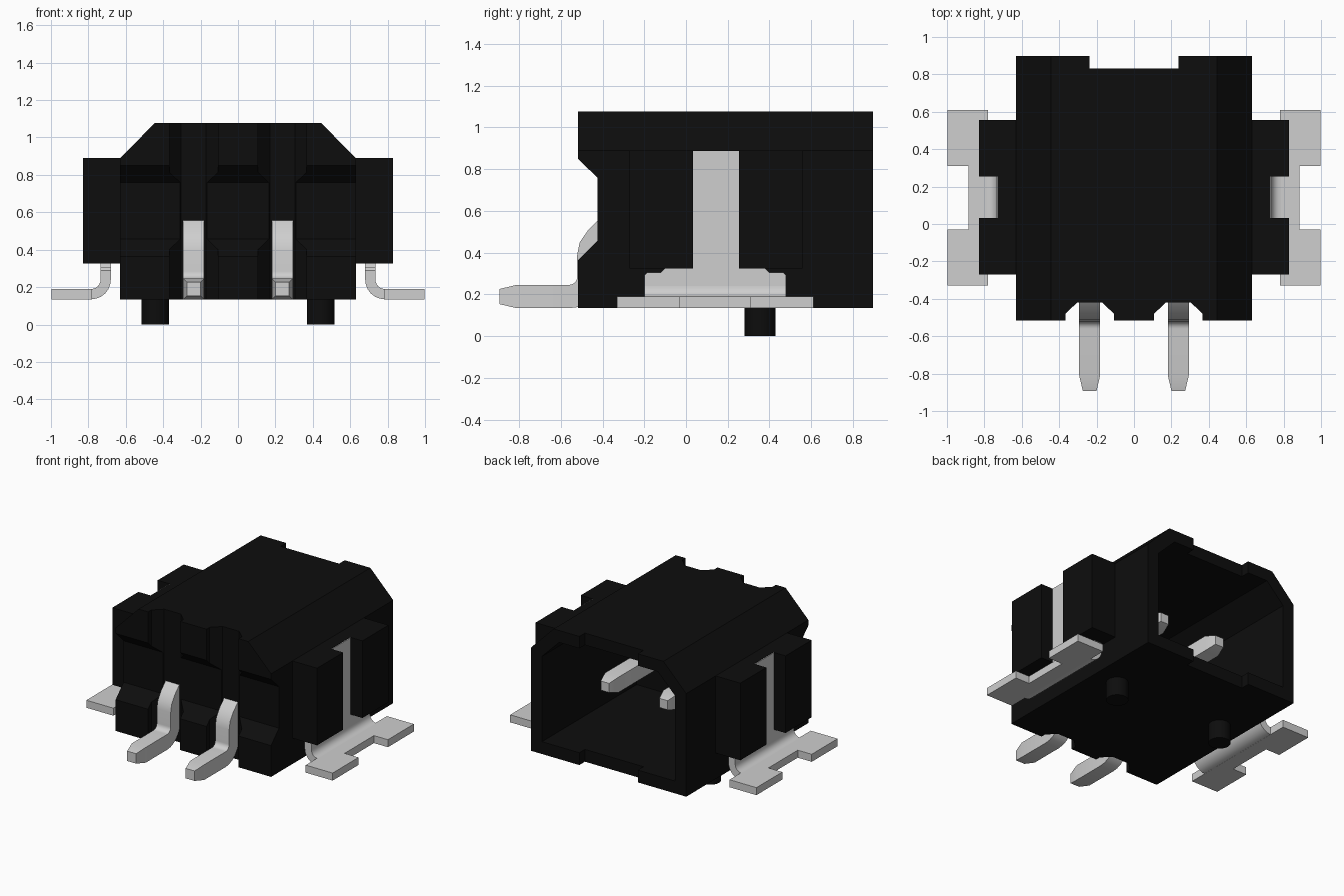
import bpy, bmesh, math
from mathutils import Vector

if "Cube" in bpy.data.objects:
    bpy.data.objects.remove(bpy.data.objects["Cube"])


def material(name, v):
    m = bpy.data.materials.new(name)
    m.diffuse_color = (v, v, v, 1)
    m.use_nodes = True
    m.node_tree.nodes["Principled BSDF"].inputs["Base Color"].default_value = m.diffuse_color
    return m


BLACK = material("black plastic", 0.004)
METAL = material("light grey metal", 0.62)


def finish(bm, name, mat):
    bmesh.ops.recalc_face_normals(bm, faces=bm.faces)
    me = bpy.data.meshes.new(name)
    bm.to_mesh(me)
    bm.free()
    me.materials.append(mat)
    ob = bpy.data.objects.new(name, me)
    bpy.context.collection.objects.link(ob)
    return ob


def prism(name, pts, axis, lo, hi, mat=BLACK, sx=1):
    """Extrude a 2D outline along an axis; outline uses the other two axes in order."""
    bm = bmesh.new()
    rings = []
    for t in (lo, hi):
        ring = []
        for a, b in pts:
            c = [a, b]
            c.insert("xyz".index(axis), t)
            c[0] *= sx
            ring.append(bm.verts.new(c))
        rings.append(ring)
    n = len(pts)
    for r in rings:
        bm.faces.new(r)
    for i in range(n):
        j = (i + 1) % n
        bm.faces.new((rings[0][i], rings[0][j], rings[1][j], rings[1][i]))
    return finish(bm, name, mat)


def rect(a0, a1, b0, b1):
    return [(a0, b0), (a1, b0), (a1, b1), (a0, b1)]


def activate(ob):
    bpy.ops.object.select_all(action='DESELECT')
    ob.select_set(True)
    bpy.context.view_layer.objects.active = ob


def cut(ob, cutter):
    mod = ob.modifiers.new("cut", 'BOOLEAN')
    mod.operation = 'DIFFERENCE'
    mod.solver = 'EXACT'
    mod.object = cutter
    activate(ob)
    bpy.ops.object.modifier_apply(modifier=mod.name)
    bpy.data.objects.remove(cutter)


def smooth(ob):
    activate(ob)
    bpy.ops.object.shade_smooth_by_angle(angle=math.radians(30))


# Housing shell with chamfered top, open at the back
housing = prism("housing", [(-.63, .135), (.63, .135), (.63, .89), (.445, 1.077),
                            (-.445, 1.077), (-.63, .89)], 'y', -.517, .897)
cut(housing, prism("cavity", [(-.54, .225), (.54, .225), (.54, .85), (.40, .99),
                              (-.40, .99), (-.54, .85)], 'y', -.2, 1.1))
# Groove across the front face
cut(housing, prism("groove", [(-.6, .28), (-.425, .457), (-.425, .76), (-.6, .93)],
                   'x', -.8, .8))
# Upright pin channels in the front
for c in (-.237, .237):
    cut(housing, prism("channel", [(c - .13, -.6), (c + .13, -.6), (c + .13, -.48),
                                   (c + .067, -.42), (c - .067, -.42), (c - .13, -.48)],
                       'z', -.1, 1.3))
# Notches in the back edge of roof and floor
cut(housing, prism("rear_notch", rect(-.237, .237, .832, 1.1), 'z', -.1, 1.3))


def pin(name, cx):
    """Square bent pin, lofted along a path of (y, z, angle, scale)."""
    path = [(-.893, .19, 0, .65), (-.81, .19, 0, 1)]
    for i in range(7):
        a = math.radians(-90 + 15 * i)
        path.append((-.56 + .095 * math.cos(a), .285 + .095 * math.sin(a), 15 * i, 1))
    path += [(-.465, .39, 90, 1), (-.458, .427, 67, 1), (-.432, .465, 45, 1),
             (-.33, .567, 45, 1), (-.27, .595, 0, 1), (.52, .595, 0, 1), (.6, .595, 0, .6)]
    bm = bmesh.new()
    rings = []
    for y, z, deg, s in path:
        a = math.radians(deg)
        h = .056 * s
        up = Vector((0, -math.sin(a), math.cos(a))) * h
        side = Vector((h, 0, 0))
        p = Vector((cx, y, z))
        rings.append([bm.verts.new(p + side * i + up * j)
                      for i, j in ((-1, -1), (1, -1), (1, 1), (-1, 1))])
    for r, q in zip(rings, rings[1:]):
        for i in range(4):
            bm.faces.new((r[i], r[(i + 1) % 4], q[(i + 1) % 4], q[i]))
    bm.faces.new(rings[0])
    bm.faces.new(rings[-1])
    smooth(finish(bm, name, METAL))


for s, side in ((-1, "left"), (1, "right")):
    pin(side + "_pin", s * .237)

    # Side wing with the slot holding the clip
    prism(side + "_wing", [(.6, -.27), (.83, -.27), (.83, .033), (.73, .033), (.73, .255),
                           (.83, .255), (.83, .557), (.6, .557)], 'z', .325, .89, BLACK, s)

    # Locating peg underneath
    bm = bmesh.new()
    bmesh.ops.create_cone(bm, cap_ends=True, segments=32, radius1=.074, radius2=.074, depth=.16)
    bmesh.ops.translate(bm, verts=bm.verts, vec=(s * .443, .355, .08))
    smooth(finish(bm, side + "_peg", BLACK))

    # Solder clip: flat foot, rounded bend, upright blade
    prism(side + "_clip_foot", [(.78, -.33), (.998, -.33), (.998, -.03), (.885, -.03),
                                (.885, .31), (.998, .31), (.998, .61), (.78, .61)],
          'z', .135, .19, METAL, s)
    arc = [math.radians(180 + 15 * i) for i in range(7)]
    bend = [(.785 + .05 * math.cos(a), .24 + .05 * math.sin(a)) for a in arc]
    bend += [(.785 + .105 * math.cos(a), .24 + .105 * math.sin(a)) for a in reversed(arc)]
    smooth(prism(side + "_clip_bend", bend, 'y', -.2, .48, METAL, s))
    prism(side + "_clip_blade",
          [(-.2, .24), (.48, .24), (.48, .29), (.465, .305), (.4, .305), (.38, .325),
           (.255, .325), (.255, .888), (.033, .888), (.033, .325), (-.1, .325),
           (-.12, .305), (-.185, .305), (-.2, .29)], 'x', .68, .735, METAL, s)
